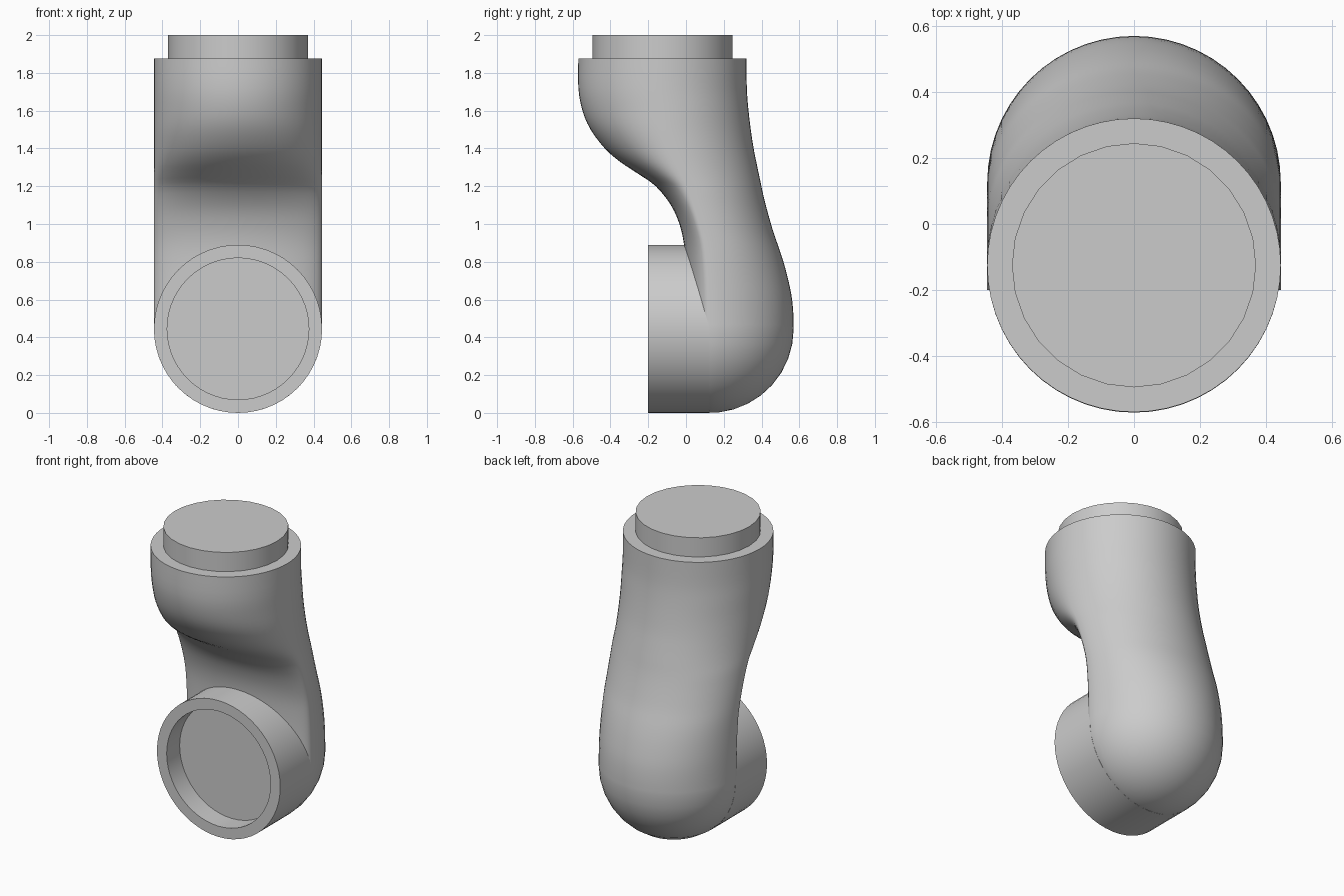
import bpy, bmesh, math
from mathutils import Vector

RADIUS = 0.445

if "Cube" in bpy.data.objects:
    bpy.data.objects.remove(bpy.data.objects["Cube"], do_unlink=True)

grey = bpy.data.materials.new("plain grey")
grey.use_nodes = True
colour = (0.6, 0.6, 0.6, 1)
grey.diffuse_color = colour
grey.node_tree.nodes["Principled BSDF"].inputs["Base Color"].default_value = colour


def loft(name, sections, sides=28):
    """Skin oval rings: front y, front z, back y, back z, widest spot from back, half width."""
    bm = bmesh.new()
    rings = []
    for fy, fz, by, bz, split, half in sections:
        front, back = Vector((0, fy, fz)), Vector((0, by, bz))
        middle = back.lerp(front, split)
        ring = []
        for i in range(sides):
            t = math.tau * i / sides
            arm = (back if math.cos(t) > 0 else front) - middle
            p = middle + arm * abs(math.cos(t))
            p.x = half * math.sin(t)
            ring.append(bm.verts.new(p))
        rings.append(ring)
    for r, s in zip(rings, rings[1:]):
        for i in range(sides):
            j = (i + 1) % sides
            bm.faces.new((r[i], r[j], s[j], s[i]))
    bm.faces.new(rings[0])
    bm.faces.new(rings[-1])
    bmesh.ops.recalc_face_normals(bm, faces=bm.faces)
    mesh = bpy.data.meshes.new(name)
    bm.to_mesh(mesh)
    bm.free()
    mesh.materials.append(grey)
    obj = bpy.data.objects.new(name, mesh)
    bpy.context.collection.objects.link(obj)
    bpy.ops.object.select_all(action='DESELECT')
    obj.select_set(True)
    bpy.context.view_layer.objects.active = obj
    bpy.ops.object.shade_smooth_by_angle(angle=math.radians(35))


def refine(rows, steps=3):
    """Catmull-Rom interpolation between rows of numbers."""
    padded = [rows[0], *rows, rows[-1]]
    out = []
    for a, b, c, d in zip(padded, padded[1:], padded[2:], padded[3:]):
        for k in range(steps):
            t = k / steps
            out.append([q + t / 2 * (r - p + t * (2*p - 5*q + 4*r - s + t * (3*(q - r) + s - p)))
                        for p, q, r, s in zip(a, b, c, d)])
    return out + [rows[-1]]


# Offset neck: round at the back, flattening at the front on its way down
neck = refine([
    (-.57, 1.875, .32, 1.875, .5),
    (-.57, 1.72, .322, 1.72, .5),
    (-.548, 1.6, .33, 1.61, .5),
    (-.505, 1.5, .343, 1.5, .52),
    (-.43, 1.4, .358, 1.4, .55),
    (-.35, 1.33, .376, 1.31, .59),
    (-.26, 1.27, .393, 1.23, .64),
    (-.16, 1.2, .41, 1.15, .7),
    (-.08, 1.1, .433, 1.06, .76),
    (-.035, 1.0, .465, .95, .78),
    (-.012, .9, .5, .85, .78),
    (-.003, .79, .53, .75, .78),
    (0, .66, .557, .63, .78),
    (0, .54, .568, .53, .78),
    (0, .445, .57, .445, .78),
])
body = [(*row, RADIUS) for row in neck]

# Rounded heel under the neck
CENTRE_Y = 0.125
for step in range(1, 9):
    angle = math.radians(10.5 * step)
    c, z = math.cos(angle), RADIUS * (1 - math.sin(angle))
    body.append((CENTRE_Y * (1 - c), z, CENTRE_Y + RADIUS * c, z, .78, RADIUS * c))
loft("bent_pipe_body", body, sides=56)

# Front collar with a round recess
collar = [(y, .89, y, 0, .5, RADIUS) for y in (CENTRE_Y, -.2)]
recess = [(y, .82, y, .07, .5, .375) for y in (-.2, -.066)]
loft("front_collar", collar + recess, sides=56)

# Plug on top
loft("top_plug", [(-.495, z, .245, z, .5, .37) for z in (1.87, 2)])
